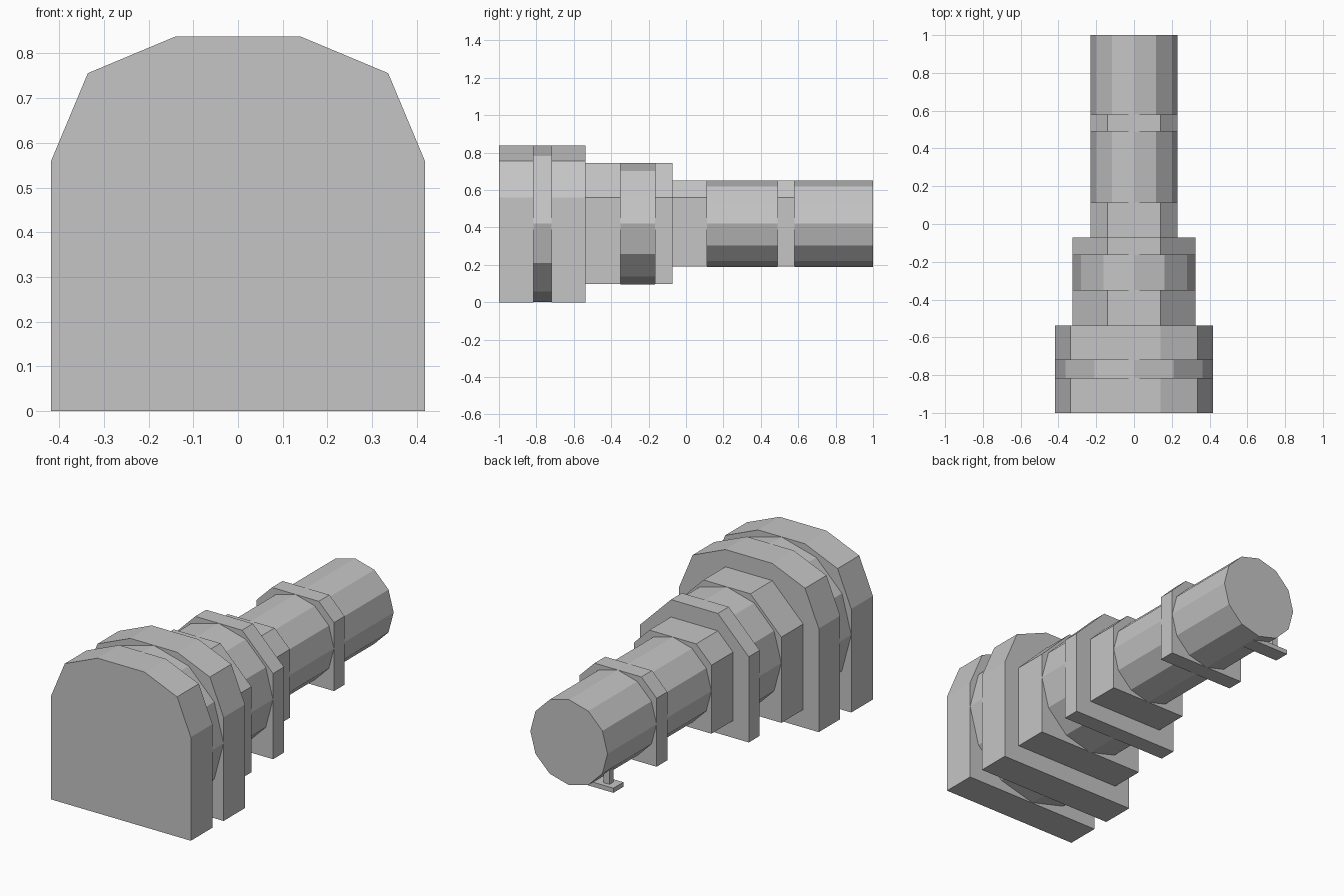
import bpy, bmesh, math
from mathutils import Matrix

if "Cube" in bpy.data.objects:
    bpy.data.objects.remove(bpy.data.objects["Cube"])

AXIS_Z = 0.42

grey = bpy.data.materials.new("plain grey")
grey.diffuse_color = (0.56, 0.56, 0.56, 1)
grey.use_nodes = True
grey.node_tree.nodes["Principled BSDF"].inputs["Base Color"].default_value = grey.diffuse_color


def finish(name, bm):
    bmesh.ops.recalc_face_normals(bm, faces=bm.faces)
    mesh = bpy.data.meshes.new(name)
    bm.to_mesh(mesh)
    bm.free()
    mesh.materials.append(grey)
    ob = bpy.data.objects.new(name, mesh)
    bpy.context.collection.objects.link(ob)
    return ob


def arch_block(name, half, y0, y1):
    """Mirrored arch outline (right half, bottom to top) extruded along y."""
    right = half + [(-x, z) for x, z in reversed(half)]
    bm = bmesh.new()
    face = bm.faces.new([bm.verts.new((x, y0, z)) for x, z in right])
    ext = bmesh.ops.extrude_face_region(bm, geom=[face])
    moved = [v for v in ext["geom"] if isinstance(v, bmesh.types.BMVert)]
    bmesh.ops.translate(bm, verts=moved, vec=(0, y1 - y0, 0))
    return finish(name, bm)


def drum(name, radius, y0, y1):
    """Twelve-sided cylinder lying along y."""
    bm = bmesh.new()
    m = Matrix.Translation((0, (y0 + y1) / 2, AXIS_Z)) @ Matrix.Rotation(math.pi / 2, 4, 'X')
    bmesh.ops.create_cone(bm, cap_ends=True, segments=12, radius1=radius,
                          radius2=radius, depth=y1 - y0, matrix=m)
    return finish(name, bm)


def box(name, x, y, z):
    bm = bmesh.new()
    m = Matrix.Translation([sum(r) / 2 for r in (x, y, z)]) @ \
        Matrix.Diagonal([r[1] - r[0] for r in (x, y, z)] + [1])
    bmesh.ops.create_cube(bm, size=1, matrix=m)
    return finish(name, bm)


# Half outlines of the arched blocks, large to small
large = [(0.418, 0.0), (0.418, 0.56), (0.336, 0.756), (0.14, 0.838)]
medium = [(0.325, 0.097), (0.325, 0.56), (0.14, 0.745)]
small = [(0.231, 0.19), (0.231, 0.56), (0.14, 0.651)]

# Arched blocks
arch_block("large_front_block", large, -1.0, -0.815)
arch_block("large_rear_block", large, -0.72, -0.537)
arch_block("medium_front_block", medium, -0.537, -0.35)
arch_block("medium_rear_block", medium, -0.165, -0.072)
arch_block("small_front_block", small, -0.072, 0.113)
arch_block("small_collar", small, 0.49, 0.581)

# Drums bridging the blocks
drum("large_drum", 0.418, -0.815, -0.72)
drum("medium_drum", 0.325, -0.35, -0.165)
drum("small_drum", 0.231, 0.113, 0.49)
drum("tail_drum", 0.231, 0.581, 1.0)

# Small bracket tucked under one side of the tail
box("bracket_base", (-0.231, 0.0), (0.865, 0.95), (0.19, 0.215))
box("bracket_post", (-0.19, -0.155), (0.89, 0.925), (0.215, 0.29))
